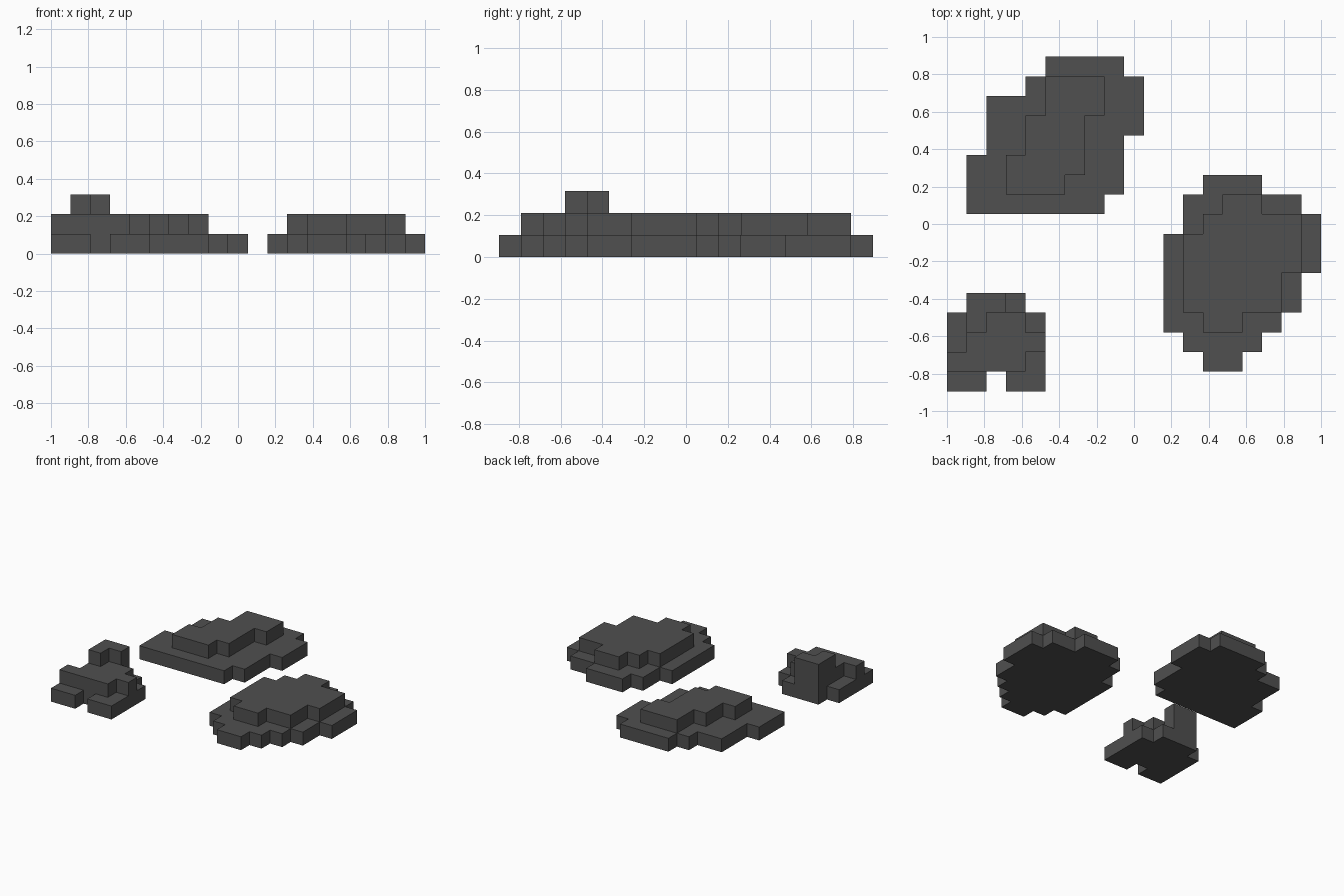
import bpy, bmesh
from mathutils import Vector

if "Cube" in bpy.data.objects:
    bpy.data.objects.remove(bpy.data.objects["Cube"])

U = 2 / 19                                  # size of one block
ORIGIN = Vector((-1.0, -17 * U / 2, 0.0))   # corner of the block grid

stone = bpy.data.materials.new("dark grey stone")
stone.diffuse_color = (0.08, 0.08, 0.08, 1)
stone.use_nodes = True
stone.node_tree.nodes["Principled BSDF"].inputs["Base Color"].default_value = stone.diffuse_color


def rock(name, layers):
    """Stepped rock: each layer is a list of strips (x0, x1, y0, y1) in blocks."""
    cells = {(x, y, z) for z, strips in enumerate(layers)
             for x0, x1, y0, y1 in strips
             for x in range(x0, x1) for y in range(y0, y1)}
    bm = bmesh.new()
    for c in cells:
        for axis in range(3):
            for side in (0, 1):
                n = list(c)
                n[axis] += 2 * side - 1
                if tuple(n) in cells:
                    continue                # hidden between two blocks
                a, b = (axis + 1) % 3, (axis + 2) % 3
                quad = []
                for da, db in ((0, 0), (1, 0), (1, 1), (0, 1)):
                    p = Vector(c)
                    p[axis] += side
                    p[a] += da
                    p[b] += db
                    quad.append(bm.verts.new(ORIGIN + p * U))
                bm.faces.new(quad if side else quad[::-1])
    # weld the skin and merge coplanar squares into clean flat faces
    bmesh.ops.remove_doubles(bm, verts=bm.verts, dist=1e-4)
    bmesh.ops.dissolve_limit(bm, angle_limit=0.01, verts=bm.verts, edges=bm.edges)
    me = bpy.data.meshes.new(name)
    bm.to_mesh(me)
    bm.free()
    me.materials.append(stone)
    ob = bpy.data.objects.new(name, me)
    bpy.context.collection.objects.link(ob)
    return ob


# long slanted rock at the back left
rock("back_rock", [
    [(1, 8, 9, 10), (1, 9, 10, 12), (2, 9, 12, 13),
     (2, 10, 13, 15), (4, 10, 15, 16), (5, 9, 16, 17)],
    [(3, 6, 10, 11), (3, 7, 11, 12), (4, 7, 12, 14), (5, 8, 14, 16)],
])

# broad rounded rock on the right
rock("right_rock", [
    [(13, 15, 1, 2), (12, 16, 2, 3), (11, 17, 3, 4), (11, 18, 4, 6),
     (11, 19, 6, 8), (12, 19, 8, 9), (12, 18, 9, 10), (13, 16, 10, 11)],
    [(13, 15, 3, 4), (12, 17, 4, 6), (12, 18, 6, 8),
     (13, 18, 8, 9), (14, 16, 9, 10)],
])

# small three-step rock at the front left
rock("small_rock", [
    [(0, 2, 0, 1), (3, 5, 0, 1), (0, 5, 1, 4), (1, 4, 4, 5)],
    [(0, 4, 1, 2), (1, 5, 2, 3), (1, 4, 3, 4), (1, 3, 4, 5)],
    [(1, 2, 3, 4), (1, 3, 4, 5)],
])
